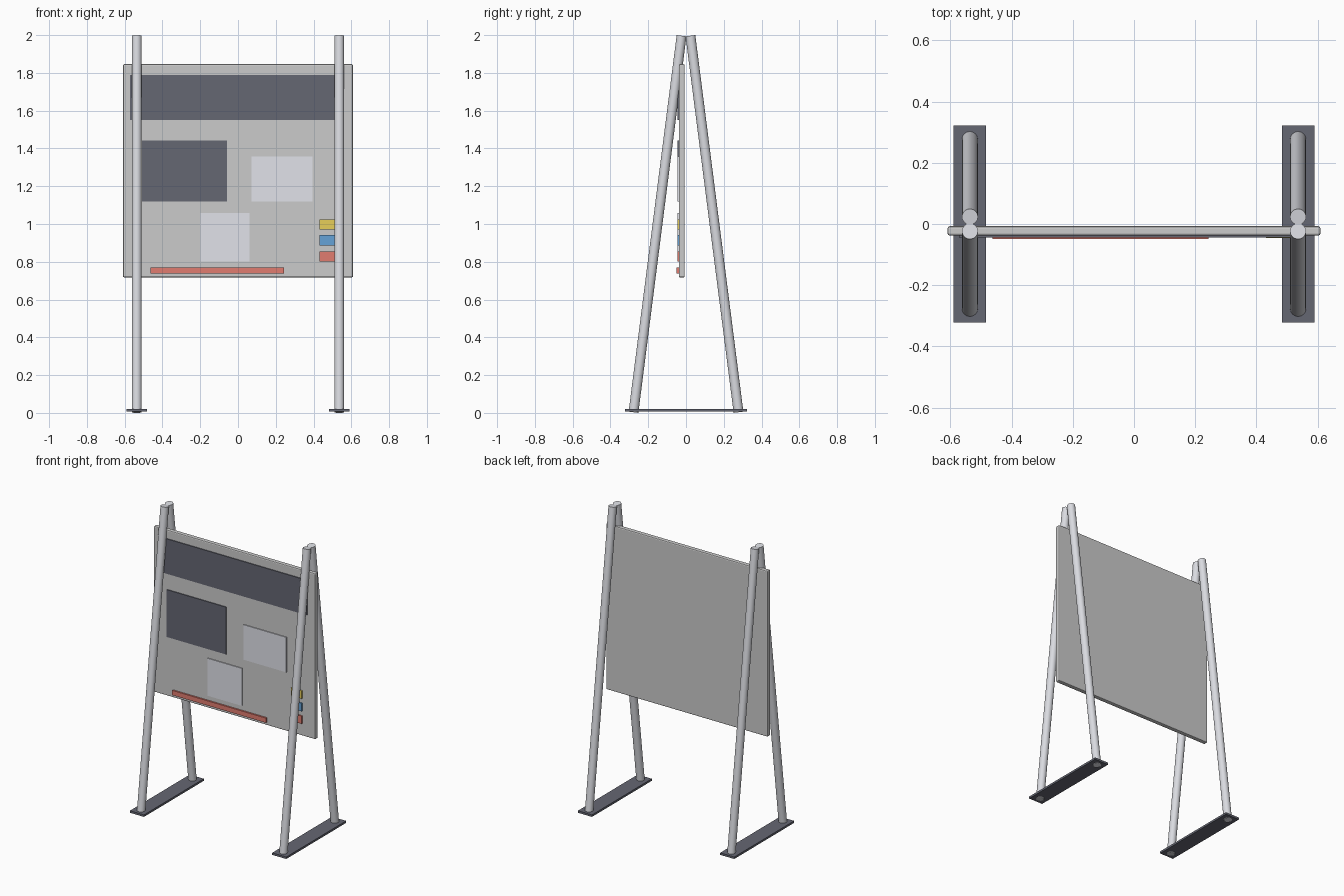
import bpy
import math
from mathutils import Vector

if "Cube" in bpy.data.objects:
    bpy.data.objects.remove(bpy.data.objects["Cube"])


def material(name, rgb):
    m = bpy.data.materials.new(name)
    m.diffuse_color = (*rgb, 1)
    m.use_nodes = True
    m.node_tree.nodes["Principled BSDF"].inputs["Base Color"].default_value = m.diffuse_color
    return m


DARK = material("dark_grey", (0.13, 0.135, 0.17))
LIGHT = material("light_grey", (0.75, 0.76, 0.82))
METAL = material("metal", (0.7, 0.71, 0.75))
RED = material("red", (0.75, 0.2, 0.16))
YELLOW = material("yellow", (0.8, 0.62, 0.1))
BLUE = material("blue", (0.13, 0.36, 0.68))


def box(name, x, y, z, mat=None, bevel=0):
    """Box from (min, max) ranges on each axis."""
    bpy.ops.mesh.primitive_cube_add(size=1)
    o = bpy.context.object
    o.name = name
    o.location = [(r[0] + r[1]) / 2 for r in (x, y, z)]
    o.scale = [r[1] - r[0] for r in (x, y, z)]
    bpy.ops.object.transform_apply(location=False, rotation=False, scale=True)
    if mat:
        o.data.materials.append(mat)
    if bevel:
        b = o.modifiers.new("bevel", 'BEVEL')
        b.width = bevel
        b.segments = 2
    return o


def tube(name, a, b, radius, mat):
    """Cylinder running from point a to point b."""
    a, b = Vector(a), Vector(b)
    d = b - a
    bpy.ops.mesh.primitive_cylinder_add(vertices=32, radius=radius, depth=d.length,
                                        location=(a + b) / 2,
                                        rotation=d.to_track_quat('Z', 'Y').to_euler())
    o = bpy.context.object
    o.name = name
    o.data.materials.append(mat)
    bpy.ops.object.shade_smooth_by_angle(angle=math.radians(40))


# A-frame legs and foot plates
for side, sx in (("left", -1), ("right", 1)):
    x = 0.536 * sx
    for end, sy in (("front", -1), ("back", 1)):
        tube(f"{side}_{end}_leg", (x, 0.278 * sy, 0.0033), (x, 0.0235 * sy, 1.9967), 0.026, METAL)
    box(f"{side}_foot_plate", (x - 0.053, x + 0.053), (-0.322, 0.322), (0.007, 0.021), DARK)

# Board
FRONT = -0.038
box("board", (-0.609, 0.609), (FRONT, -0.007), (0.717, 1.846), bevel=0.007)

# Flat pieces mounted on the board front: x range, z range, thickness, colour
pieces = [
    ("header_strip", (-0.572, 0.55), (1.55, 1.788), 0.006, DARK),
    ("dark_notice", (-0.507, -0.059), (1.12, 1.442), 0.006, DARK),
    ("upper_sheet", (0.072, 0.394), (1.12, 1.358), 0.006, LIGHT),
    ("lower_sheet", (-0.198, 0.06), (0.802, 1.057), 0.006, LIGHT),
    ("bottom_bar", (-0.462, 0.244), (0.738, 0.77), 0.011, RED),
    ("yellow_tag", (0.431, 0.512), (0.972, 1.025), 0.008, YELLOW),
    ("blue_tag", (0.431, 0.512), (0.886, 0.941), 0.008, BLUE),
    ("red_tag", (0.431, 0.512), (0.801, 0.854), 0.008, RED),
]
for name, x, z, t, mat in pieces:
    box(name, x, (FRONT - t, FRONT + 0.004), z, mat)
